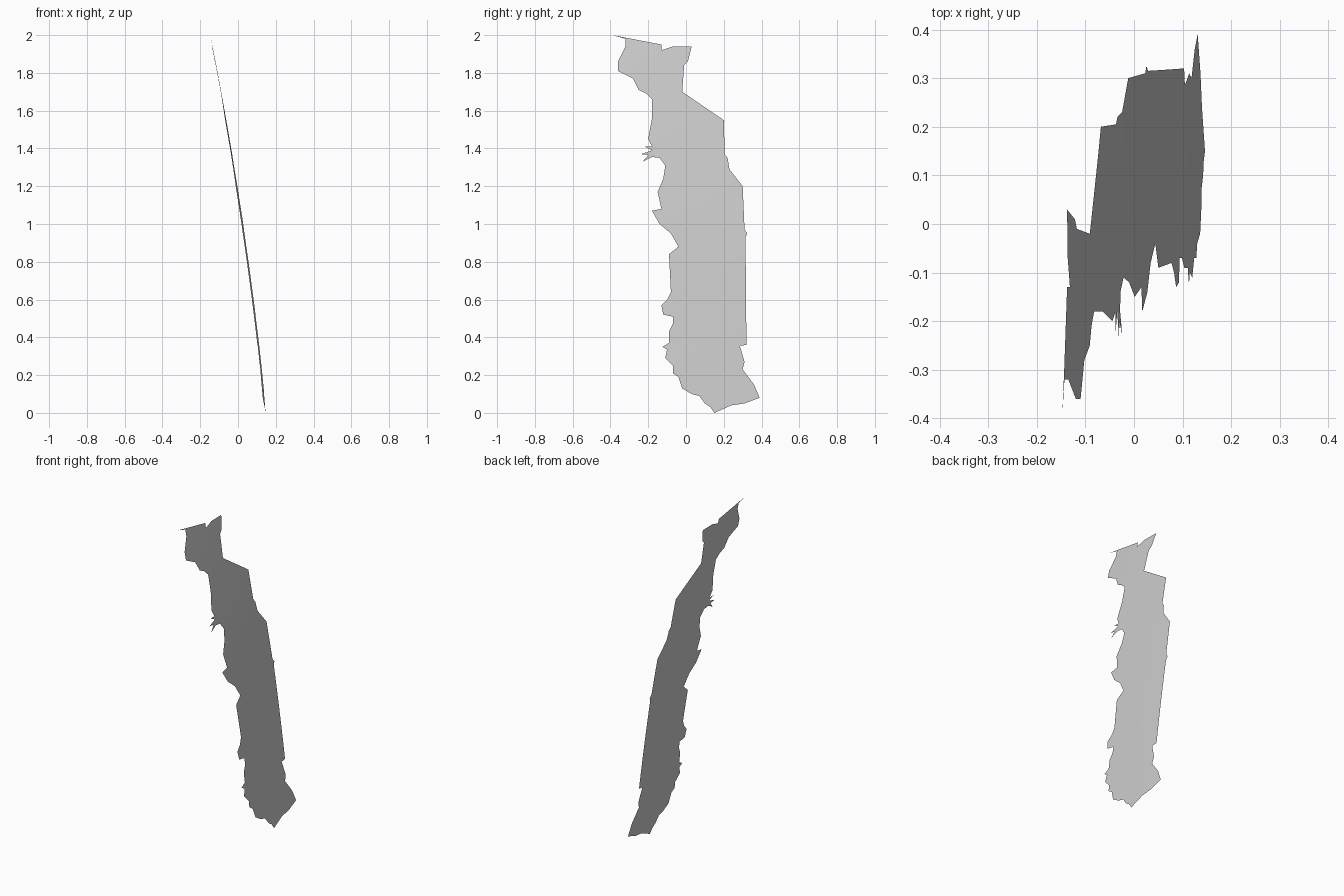
import bpy, bmesh
from mathutils import Vector

# Straight-edged border (+y side), top to bottom, as (y, z)
east = [(-.39, 2.0), (-.13, 1.95), (-.13, 1.92), (-.07, 1.94), (.03, 1.94), (.01, 1.86),
        (-.01, 1.84), (-.02, 1.70), (.20, 1.55), (.205, 1.37), (.22, 1.35), (.23, 1.29),
        (.30, 1.20), (.31, .97), (.325, .95), (.315, .93), (.32, .36), (.285, .355),
        (.31, .27), (.30, .23), (.33, .19), (.36, .15), (.39, .08), (.31, .05), (.24, .04)]

# Ragged border (-y side), bottom to top
west = [(.15, 0), (.13, .03), (.10, .05), (.07, .09), (.03, .10), (-.02, .13), (-.04, .19),
        (-.07, .21), (-.07, .25), (-.11, .29), (-.10, .335), (-.125, .35), (-.09, .37),
        (-.09, .43), (-.07, .47), (-.07, .51), (-.12, .52), (-.13, .57), (-.10, .60),
        (-.08, .64), (-.09, .84), (-.04, .88), (-.08, .95), (-.14, 1.0), (-.18, 1.07),
        (-.13, 1.08), (-.15, 1.17), (-.12, 1.24), (-.11, 1.31), (-.14, 1.35), (-.18, 1.355),
        (-.23, 1.33), (-.20, 1.365), (-.24, 1.37), (-.18, 1.39), (-.22, 1.41), (-.18, 1.41),
        (-.20, 1.45), (-.18, 1.56), (-.18, 1.66), (-.21, 1.69), (-.25, 1.71), (-.28, 1.77),
        (-.36, 1.81), (-.36, 1.86), (-.32, 1.94), (-.32, 1.98)]


def shell_x(y, z):
    """Gently domed, leaning shell."""
    return .1488 - .097 * z - .015 * y - .026 * (z * z + y * y)


# Flat outline, cut into a grid so it can bend
bm = bmesh.new()
face = bm.faces.new([bm.verts.new((0, y, z)) for y, z in east + west])
face.normal_update()
if face.normal.x < 0:
    face.normal_flip()
bmesh.ops.triangulate(bm, faces=bm.faces[:], ngon_method='EAR_CLIP')


def slice_grid(axis, start, step, count):
    for i in range(count):
        bmesh.ops.bisect_plane(bm, geom=bm.verts[:] + bm.edges[:] + bm.faces[:],
                               dist=1e-5, plane_co=axis * (start + step * i), plane_no=axis)


slice_grid(Vector((0, 0, 1)), .1003, .1, 19)
slice_grid(Vector((0, 1, 0)), -.3003, .15, 5)

# Bend onto the shell
for v in bm.verts:
    v.co.x = shell_x(v.co.y, v.co.z)
bmesh.ops.triangulate(bm, faces=bm.faces[:])

mesh = bpy.data.meshes.new("curved_region_sheet")
bm.to_mesh(mesh)
bm.free()
sheet = bpy.data.objects.new("curved_region_sheet", mesh)
bpy.context.collection.objects.link(sheet)
for p in mesh.polygons:
    p.use_smooth = True
